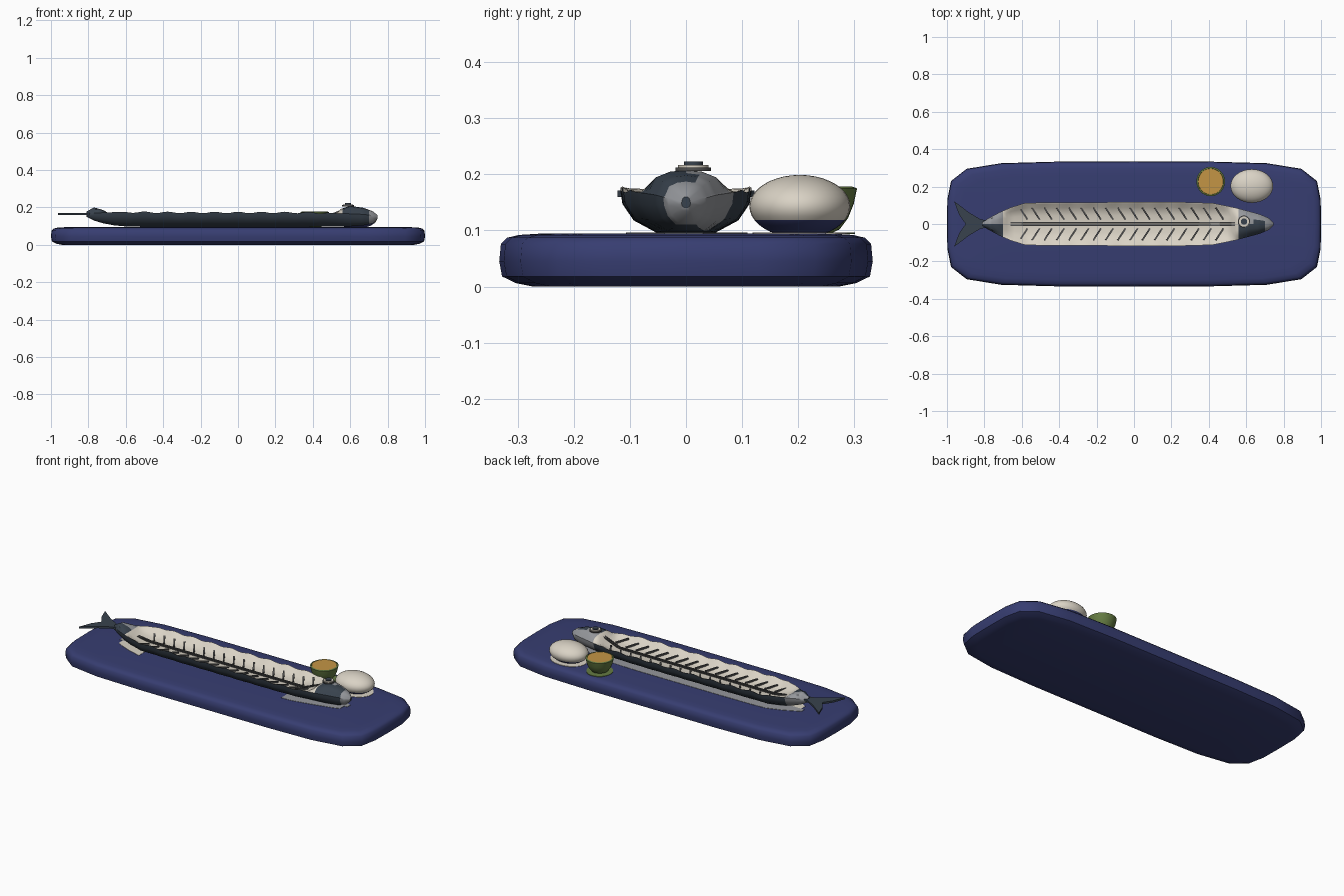
import bpy, bmesh, math
from mathutils import Vector

if "Cube" in bpy.data.objects:
    bpy.data.objects.remove(bpy.data.objects["Cube"])


def mat(name, c):
    m = bpy.data.materials.new(name)
    m.diffuse_color = (*c, 1)
    m.use_nodes = True
    m.node_tree.nodes["Principled BSDF"].inputs["Base Color"].default_value = m.diffuse_color
    return m


NAVY = mat("navy glaze", (0.038, 0.047, 0.165))
SLATE = mat("slate skin", (0.04, 0.055, 0.075))
CREAM = mat("cream flesh", (0.70, 0.65, 0.56))
SILVER = mat("silver skin", (0.30, 0.31, 0.33))
BONE = mat("dark bone", (0.085, 0.085, 0.085))
ORANGE = mat("orange pulp", (0.55, 0.30, 0.06))
GREEN = mat("green peel", (0.13, 0.20, 0.055))


def finish(bm, name, mats, angle=40):
    bmesh.ops.recalc_face_normals(bm, faces=bm.faces)
    me = bpy.data.meshes.new(name)
    bm.to_mesh(me)
    bm.free()
    ob = bpy.data.objects.new(name, me)
    bpy.context.collection.objects.link(ob)
    for m in mats:
        me.materials.append(m)
    bpy.ops.object.select_all(action='DESELECT')
    ob.select_set(True)
    bpy.context.view_layer.objects.active = ob
    bpy.ops.object.shade_smooth_by_angle(angle=math.radians(angle))
    return ob


def loft(bm, rings, caps=True):
    vs = [[bm.verts.new(p) for p in r] for r in rings]
    n = len(vs[0])
    out = []
    for a, b in zip(vs, vs[1:]):
        for i in range(n):
            j = (i + 1) % n
            out.append((i, bm.faces.new((a[i], a[j], b[j], b[i]))))
    if caps:
        bm.faces.new(vs[0])
        bm.faces.new(vs[-1])
    return out


def slab(name, pts, z0, z1, m):
    bm = bmesh.new()
    loft(bm, [[(x, y, z) for x, y in pts] for z in (z0, z1)])
    return finish(bm, name, [m], 30)


def ellipse(cx, cy, rx, ry, n=32):
    return [(cx + rx * math.cos(2 * math.pi * i / n), cy + ry * math.sin(2 * math.pi * i / n))
            for i in range(n)]


# Serving plate: faceted rounded outline with soft edge
q = [(1, 0), (0.998, 0.13), (0.978, 0.23), (0.895, 0.295), (0.71, 0.325), (0.42, 0.333), (0, 0.333)]
half = q + [(-x, y) for x, y in reversed(q[:-1])]
outline = half + [(x, -y) for x, y in reversed(half[1:-1])]
bm = bmesh.new()
layers = [(0, 0.06), (0.006, 0.03), (0.018, 0.005), (0.045, 0), (0.076, 0.003),
          (0.087, 0.014), (0.092, 0.035), (0.0945, 0.075)]
loft(bm, [[(x * (1 - i), y * (1 - i / 0.333), z) for x, y in outline] for z, i in layers])
finish(bm, "plate", [NAVY], 50)

# Fish: stations of x, half width, keel z, rim z, centre z
ST = [(-0.81, .012, .150, .163, .178), (-0.77, .035, .130, .170, .200), (-0.72, .062, .115, .172, .186),
      (-0.66, .088, .104, .175, .150), (-0.58, .113, .097, .175, .132), (-0.30, .116, .096, .173, .132),
      (0.25, .117, .096, .173, .132), (0.42, .112, .097, .172, .134), (0.50, .096, .099, .170, .150),
      (0.55, .085, .099, .168, .192), (0.60, .072, .099, .166, .208), (0.67, .053, .104, .163, .198),
      (0.72, .032, .115, .157, .180), (0.745, .008, .140, .150, .160)]


def station(x):
    for a, b in zip(ST, ST[1:]):
        if x <= b[0] + 1e-6:
            t = (x - a[0]) / (b[0] - a[0])
            return [p + (r - p) * t for p, r in zip(a, b)]
    return list(ST[-1])


INNER = [(0.93, 0.93), (0.75, 0.32), (0.4, 0.08), (0.0, 0.0)]
rings = []
xs = sorted({round(-0.8 + 0.02 * i, 3) for i in range(78)} | {s[0] for s in ST})
for x in [v for v in xs if v <= 0.745]:
    _, w, zb, zr, zc = station(x)
    if -0.62 < x < 0.5:
        zr += 0.004 * math.cos(x * 2 * math.pi / 0.125)
    side = [(0.45, zb), (0.8, zb + 0.3 * (zr - zb)), (0.97, zb + 0.7 * (zr - zb)), (1, zr)]
    side += [(k, zc + f * (zr - zc)) for k, f in INNER]
    rings.append([(x, k * w, z) for k, z in side] + [(x, -k * w, z) for k, z in reversed(side[:-1])])
bm = bmesh.new()
for i, f in loft(bm, rings):
    c = f.calc_center_median()
    if 3 <= i <= 10 and -0.70 < c.x < 0.56:
        f.material_index = 1
    elif c.x > 0.70 or (c.x > 0.55 and c.y > 0.012) or (c.x < -0.70 and c.y > 0.0):
        f.material_index = 2
finish(bm, "fish_body", [SLATE, CREAM, SILVER], 45)

# Forked tail fin
slab("tail_fin", [(-0.78, 0.018), (-0.82, 0.025), (-0.88, 0.06), (-0.962, 0.122), (-0.935, 0.05),
                  (-0.90, 0.0), (-0.935, -0.05), (-0.962, -0.122), (-0.88, -0.06), (-0.82, -0.025),
                  (-0.78, -0.018)], 0.160, 0.171, SLATE)


# Backbone and ribs
def bar(bm, a, b, r):
    a, b = Vector(a), Vector(b)
    d = (b - a).normalized()
    s = d.cross(Vector((0, 0, 1))).normalized() * r
    u = s.cross(d).normalized() * r
    loft(bm, [[p + s + u, p - s + u, p - s - u, p + s - u] for p in (a, b)])


bm = bmesh.new()
for y in (-0.007, 0.007):
    bar(bm, (-0.66, y, 0.150), (-0.58, y, 0.139), 0.003)
    bar(bm, (-0.58, y, 0.139), (0.44, y, 0.139), 0.003)
    bar(bm, (0.44, y, 0.139), (0.54, y, 0.180), 0.003)
for k in range(17):
    x = -0.57 + k * 0.0655
    s = station(x)
    for sg in (-1, 1):
        bar(bm, (x, sg * 0.024, s[4] + 0.004), (x - 0.04, sg * 0.086, s[4] + 0.015), 0.0045)
finish(bm, "fish_bones", [BONE], 20)

# Eye on top of the head
slab("eye_base", ellipse(0.588, 0.013, 0.033, 0.032), 0.206, 0.212, BONE)
slab("eye_ring", ellipse(0.588, 0.013, 0.027, 0.027), 0.211, 0.217, CREAM)
slab("eye_pupil", ellipse(0.588, 0.013, 0.017, 0.017), 0.216, 0.223, SLATE)

# Egg with darker glazed underside
bm = bmesh.new()
bmesh.ops.create_uvsphere(bm, u_segments=32, v_segments=20, radius=1)
for v in bm.verts:
    v.co = Vector((0.63 + 0.114 * v.co.x, 0.203 + 0.09 * v.co.y, max(0.094, 0.143 + 0.056 * v.co.z)))
bmesh.ops.bisect_plane(bm, geom=bm.verts[:] + bm.edges[:] + bm.faces[:],
                       plane_co=(0, 0, 0.119), plane_no=(0, 0, 1))
for f in bm.faces:
    f.material_index = int(f.calc_center_median().z < 0.119)
finish(bm, "egg", [CREAM, NAVY], 60)

# Halved citrus: peel bowl and pulp face
bm = bmesh.new()
prof = [(0.03, 0.094), (0.047, 0.102), (0.062, 0.122), (0.072, 0.147), (0.078, 0.175), (0.070, 0.178), (0.066, 0.172)]
loft(bm, [[(x, y, z) for x, y in ellipse(0.41, 0.227, r * 0.98, r)] for r, z in prof])
finish(bm, "citrus_peel", [GREEN], 50)
slab("citrus_pulp", ellipse(0.41, 0.227, 0.067, 0.069), 0.170, 0.1765, ORANGE)

# Thin painted patches on the plate beneath the food
slab("egg_patch", ellipse(0.63, 0.203, 0.108, 0.084), 0.0935, 0.0965, CREAM)
slab("citrus_patch", ellipse(0.41, 0.227, 0.072, 0.074), 0.0935, 0.0965, GREEN)


def fish_patch(name, x0, x1, sg, m):
    pts = [x0 + (x1 - x0) * i / 16 for i in range(17)]
    slab(name, [(x, sg * station(x)[1] * 0.94) for x in pts] + [(x1, 0), (x0, 0)], 0.0935, 0.0962, m)


fish_patch("fish_patch_back", -0.78, 0.72, 1, SILVER)
fish_patch("fish_patch_head", 0.36, 0.70, -1, SILVER)
fish_patch("fish_patch_tail", -0.76, -0.58, -1, CREAM)
